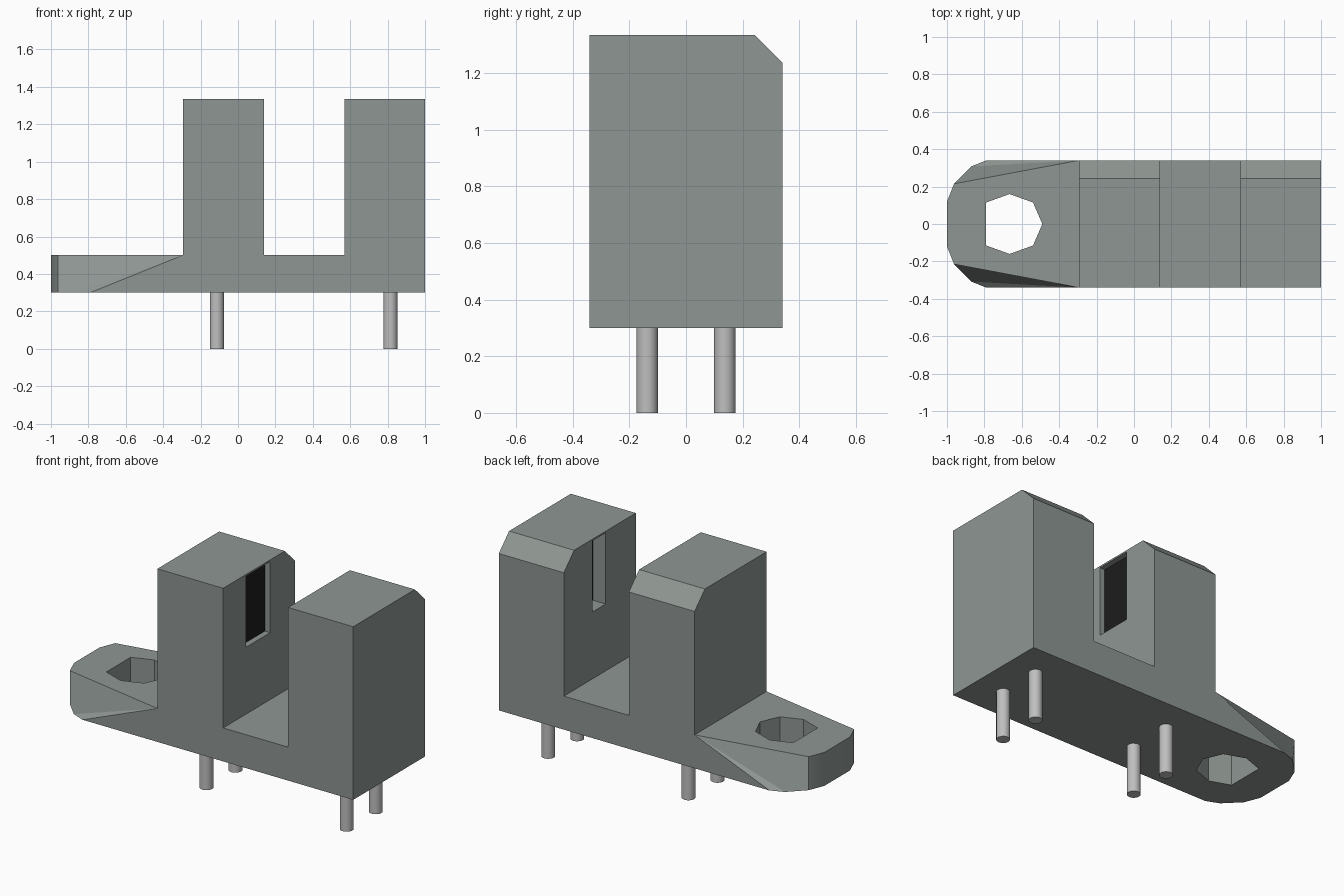
import bpy, bmesh, math
from mathutils import Vector

if "Cube" in bpy.data.objects:
    bpy.data.objects.remove(bpy.data.objects["Cube"], do_unlink=True)


def material(name, rgb):
    m = bpy.data.materials.new(name)
    m.use_nodes = True
    m.diffuse_color = (*rgb, 1)
    m.node_tree.nodes["Principled BSDF"].inputs["Base Color"].default_value = (*rgb, 1)
    return m


GREY = material("housing grey", (0.27, 0.305, 0.288))
BLACK = material("sensor black", (0.012, 0.012, 0.012))
METAL = material("pin metal", (0.52, 0.52, 0.52))


def make_object(name, bm, mat):
    bmesh.ops.recalc_face_normals(bm, faces=bm.faces)
    mesh = bpy.data.meshes.new(name)
    bm.to_mesh(mesh)
    bm.free()
    mesh.materials.append(mat)
    obj = bpy.data.objects.new(name, mesh)
    bpy.context.collection.objects.link(obj)
    return obj


def prism(bm, points, offset):
    """Extrude a closed outline of 3D points by an offset."""
    face = bm.faces.new([bm.verts.new(p) for p in points])
    ext = bmesh.ops.extrude_face_region(bm, geom=[face], use_keep_orig=True)
    bmesh.ops.translate(bm, vec=offset,
                        verts=[v for v in ext["geom"] if isinstance(v, bmesh.types.BMVert)])


def box(name, lo, hi, mat):
    bm = bmesh.new()
    prism(bm, [(lo[0], lo[1], lo[2]), (hi[0], lo[1], lo[2]),
               (hi[0], hi[1], lo[2]), (lo[0], hi[1], lo[2])], (0, 0, hi[2] - lo[2]))
    return make_object(name, bm, mat)


def cut(target, cutter):
    mod = target.modifiers.new("cut", "BOOLEAN")
    mod.operation, mod.solver, mod.object = "DIFFERENCE", "EXACT", cutter
    bpy.context.view_layer.objects.active = target
    bpy.ops.object.modifier_apply(modifier=mod.name)
    bpy.data.objects.remove(cutter, do_unlink=True)


W, BOT, DECK, TOP = 0.34, 0.30, 0.50, 1.335
X_STEP = -0.295

# Housing: U-shaped profile with the two towers, run front to back
bm = bmesh.new()
profile = [(X_STEP, BOT), (1, BOT), (1, TOP), (0.57, TOP), (0.57, DECK),
           (0.14, DECK), (0.14, TOP), (X_STEP, TOP), (X_STEP, DECK)]
prism(bm, [(x, -W, z) for x, z in profile], (0, 2 * W, 0))

# Chamfer along the back top edge of each tower
edges = [e for e in bm.edges
         if all(v.co.y > W - 0.01 and v.co.z > TOP - 0.01 for v in e.verts)]
bmesh.ops.bevel(bm, geom=edges, offset=0.097, segments=1, affect="EDGES")

# Mounting flange with a rounded end
side = [(X_STEP, W), (-0.79, W), (-0.87, 0.308), (-0.962, 0.215), (-1, 0.12)]
outline = side + [(x, -y) for x, y in reversed(side)]
prism(bm, [(x, y, BOT) for x, y in outline], (0, 0, DECK - BOT))


def vert(x, y, z):
    return min(bm.verts, key=lambda v: (v.co - Vector((x, y, z))).length)


# Collapse the upper rim corners into the tower foot, leaving sloped facets
for s in (1, -1):
    bmesh.ops.pointmerge(bm, verts=[vert(-0.79, s * W, DECK)], merge_co=(X_STEP, s * W, DECK))
    vert(-0.79, s * W, DECK).co = (X_STEP, s * W, DECK)
for v in bm.verts:
    if abs(v.co.x + 0.79) < 0.01 and v.co.z > DECK - 0.01:
        v.co.x = X_STEP

# Weld flange and housing into one shell
inner = [f for f in bm.faces if all(abs(v.co.x - X_STEP) < 1e-4 and v.co.z < DECK + 0.01
                                    for v in f.verts)]
bmesh.ops.delete(bm, geom=inner, context="FACES")
bmesh.ops.remove_doubles(bm, verts=bm.verts, dist=1e-4)
for s in (1, -1):
    bmesh.ops.connect_verts(bm, verts=[vert(X_STEP, s * W, DECK), vert(-0.87, s * 0.308, BOT)])
bmesh.ops.recalc_face_normals(bm, faces=bm.faces)
bmesh.ops.dissolve_limit(bm, angle_limit=0.005, verts=bm.verts, edges=bm.edges)
for f in bm.faces:
    f.normal_update()
    f.smooth = f.normal.x < -0.3 and f.calc_center_median().x < -0.8
housing = make_object("housing", bm, GREY)

# Screw hole through the flange
hole = [(-0.79, 0.115), (-0.79, -0.115), (-0.665, -0.16), (-0.54, -0.115),
        (-0.49, 0), (-0.54, 0.115), (-0.665, 0.16)]
bm = bmesh.new()
prism(bm, [(x, y, 0.2) for x, y in hole], (0, 0, 0.4))
cut(housing, make_object("hole_cutter", bm, GREY))

# Sensor windows facing each other across the gap, with dark plates inside
Z0, Z1 = 0.90, 1.325
cut(housing, box("slot_cutter", (0.10, -0.123, Z0), (0.2, 0.103, Z1), GREY))
cut(housing, box("slot_cutter", (0.5, -0.055, Z0), (0.66, 0.07, Z1), GREY))
box("receiver_window", (0.099, -0.123, Z0), (0.105, 0.103, Z1), BLACK)
box("emitter_window", (0.655, -0.055, Z0), (0.661, 0.07, Z1), BLACK)

# Four connector pins under the housing
for xn, x in (("right", -0.113), ("left", 0.815)):
    for yn, y in (("front", -0.137), ("back", 0.137)):
        bpy.ops.mesh.primitive_cylinder_add(vertices=16, radius=0.038, depth=BOT + 0.01,
                                            location=(x, y, (BOT + 0.01) / 2))
        pin = bpy.context.object
        pin.name = f"{yn}_{xn}_pin"
        pin.data.materials.append(METAL)
        bpy.ops.object.shade_smooth_by_angle(angle=math.radians(35))
